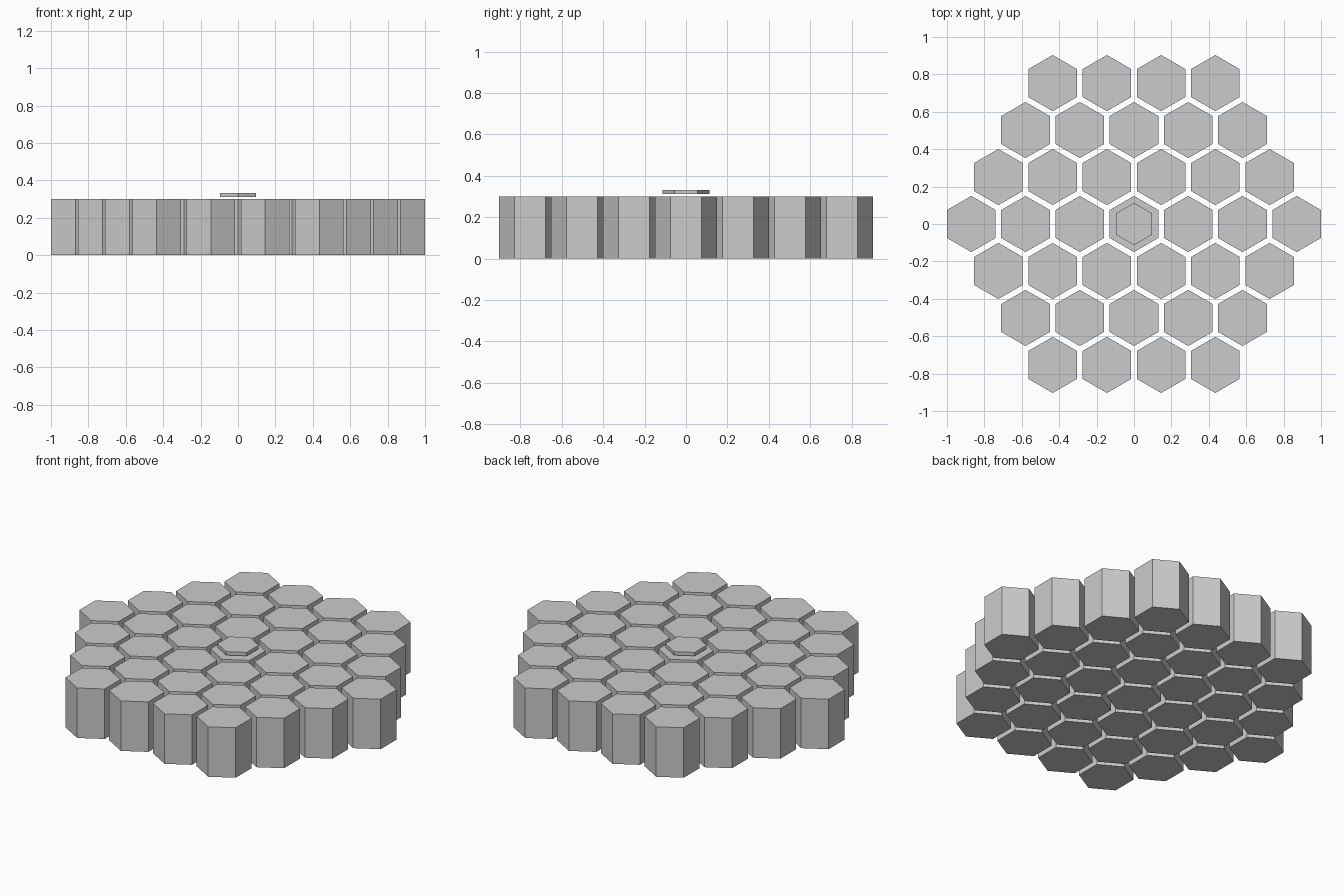
import bpy
from math import sqrt

if "Cube" in bpy.data.objects:
    bpy.data.objects.remove(bpy.data.objects["Cube"])

R = 0.15            # tile corner radius
STEP = 0.29         # distance between neighbouring tile centres
HEIGHT = 0.30
RINGS = 3


def hex_prism(name, x, y, z0, z1, radius):
    # six-sided prism with corners pointing along y
    bpy.ops.mesh.primitive_cylinder_add(vertices=6, radius=radius, depth=z1 - z0,
                                        location=(x, y, (z0 + z1) / 2))
    ob = bpy.context.object
    ob.name = name
    return ob


# hexagonal field of tiles: rows of 4, 5, 6, 7, 6, 5, 4
for row in range(-RINGS, RINGS + 1):
    count = 2 * RINGS + 1 - abs(row)
    for i in range(count):
        x = (i - (count - 1) / 2) * STEP
        hex_prism(f"hex_tile_{row + RINGS}_{i}", x, row * STEP * sqrt(3) / 2, 0, HEIGHT, R)

# thin marker hovering just above the centre tile
hex_prism("centre_marker", 0, 0, 0.311, 0.332, R * 0.75)
